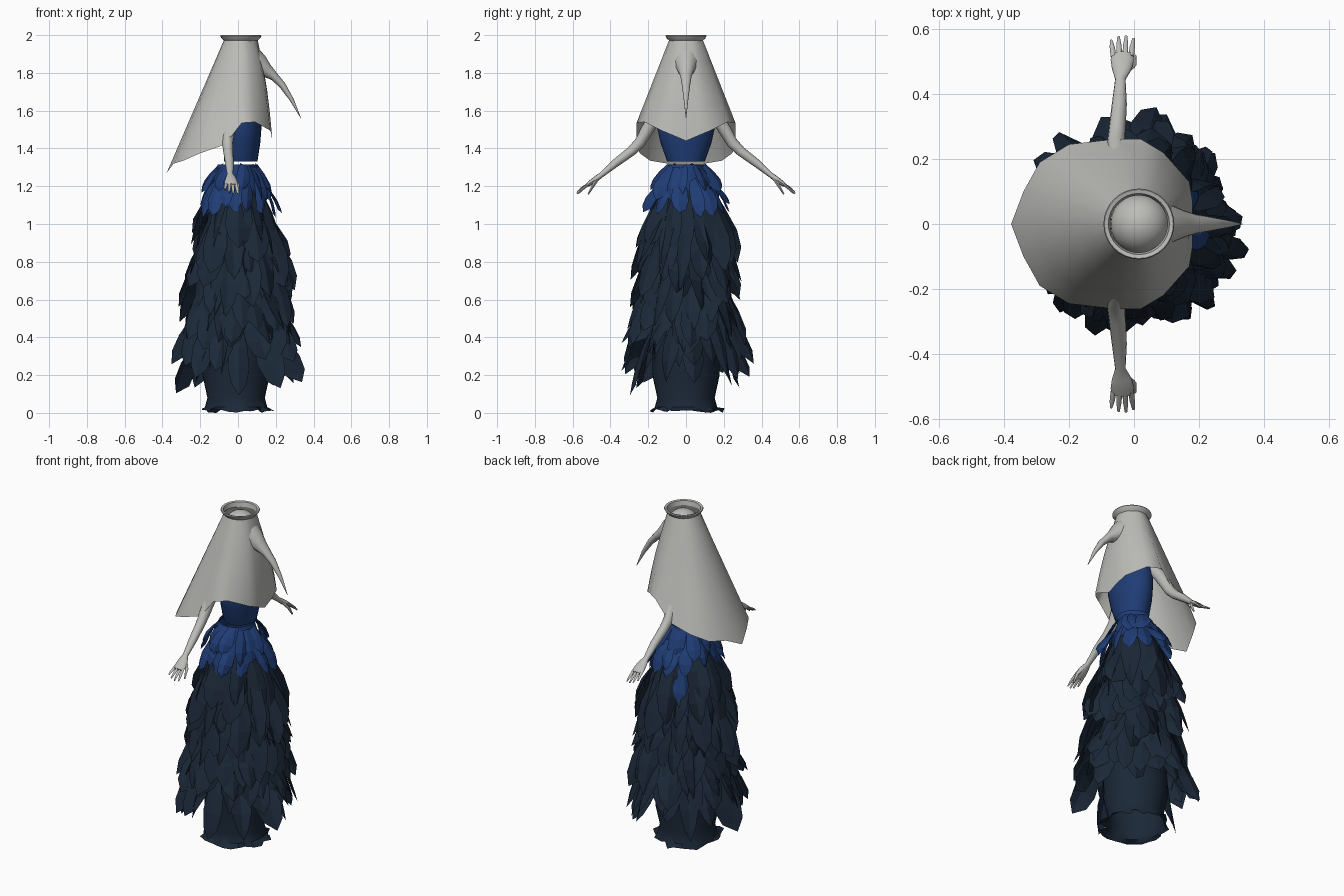
import bpy, bmesh, math, random
from mathutils import Vector

random.seed(11)
cube = bpy.data.objects.get("Cube")
if cube:
    bpy.data.objects.remove(cube, do_unlink=True)


def material(name, rgb):
    m = bpy.data.materials.new(name)
    m.use_nodes = True
    m.diffuse_color = (*rgb, 1)
    m.node_tree.nodes["Principled BSDF"].inputs["Base Color"].default_value = (*rgb, 1)
    return m


GREY = material("pale grey", (0.5, 0.5, 0.48))
BLUE = material("royal blue", (0.014, 0.046, 0.18))
NAVY = material("dark navy", (0.011, 0.021, 0.039))


def finish(bm, name, mats, smooth=None):
    me = bpy.data.meshes.new(name)
    bm.to_mesh(me)
    bm.free()
    ob = bpy.data.objects.new(name, me)
    bpy.context.collection.objects.link(ob)
    for m in mats:
        me.materials.append(m)
    if smooth:
        bpy.ops.object.select_all(action="DESELECT")
        ob.select_set(True)
        bpy.context.view_layer.objects.active = ob
        bpy.ops.object.shade_smooth_by_angle(angle=math.radians(smooth))


def loft(bm, rings, cap=False):
    """Skin closed rings of points that all have the same count."""
    rows = [[bm.verts.new(p) for p in ring] for ring in rings]
    n = len(rows[0])
    for a, b in zip(rows, rows[1:]):
        for i in range(n):
            j = (i + 1) % n
            bm.faces.new((a[i], a[j], b[j], b[i]))
    if cap:
        bm.faces.new(rows[0][::-1])
        bm.faces.new(rows[-1])
    bmesh.ops.recalc_face_normals(bm, faces=bm.faces)


def ellipse(cx, rx, ry, z, n=24):
    return [(cx + rx * math.cos(math.tau * i / n), ry * math.sin(math.tau * i / n), z)
            for i in range(n)]


def tube(bm, path, side, n=8):
    """Path of (point, radius along side, radius across)."""
    pts = [Vector(p[0]) for p in path]
    rings = []
    for k, (p, ra, rb) in enumerate(path):
        t = (pts[min(k + 1, len(pts) - 1)] - pts[max(k - 1, 0)]).normalized()
        a = Vector(side)
        a = (a - t * a.dot(t)).normalized()
        b = t.cross(a)
        rings.append([pts[k] + a * ra * math.cos(math.tau * i / n)
                      + b * rb * math.sin(math.tau * i / n) for i in range(n)])
    loft(bm, rings, True)


def interp(table, z):
    """Piecewise linear radius from (height, radius) pairs, top down."""
    for (z0, r0), (z1, r1) in zip(table, table[1:]):
        if z >= z1:
            return r0 + (r1 - r0) * min(1, max(0, (z0 - z) / (z0 - z1)))
    return table[-1][1]


# Cloak: a short neck ring lofted to an uneven hem that trails at the back
half_hem = [(0.18, 0, 1.44), (0.18, 0.07, 1.47), (0.17, 0.13, 1.495), (0.09, 0.22, 1.54),
            (0.02, 0.262, 1.535), (-0.07, 0.26, 1.42), (-0.2, 0.245, 1.375),
            (-0.29, 0.19, 1.335), (-0.34, 0.1, 1.32), (-0.378, 0, 1.27)]
hem = half_hem + [(x, -y, z) for x, y, z in half_hem[-2:0:-1]]
CX = 0.015
top = []
for x, y, z in hem:
    a = math.atan2(y, x - CX)
    top.append(Vector((CX + 0.09 * math.cos(a), 0.09 * math.sin(a), 1.972)))
bm = bmesh.new()
loft(bm, [[t.lerp(Vector(h), f) + Vector((0.012 * math.sin(f * math.pi) * max(0, h[0]) / 0.18, 0, 0))
           for t, h in zip(top, hem)] for f in (0, 0.25, 0.5, 0.75, 1)])
finish(bm, "cloak", [GREY], 60)

# Thin collar ring at the top of the cloak
bm = bmesh.new()
loft(bm, [ellipse(CX, r, r, z, 32) for r, z in
          ((0.088, 1.97), (0.103, 1.984), (0.109, 1.995), (0.106, 2.0), (0.094, 1.997), (0.088, 1.97))])
finish(bm, "collar_ring", [GREY], 40)

# Head filling the inside of the collar
bm = bmesh.new()
bmesh.ops.create_uvsphere(bm, u_segments=24, v_segments=14, radius=0.091)
bmesh.ops.translate(bm, verts=bm.verts, vec=(CX + 0.003, 0, 1.897))
finish(bm, "head", [GREY], 60)

# Curved beak that swells out of the cloak front
bm = bmesh.new()
tube(bm, [((0.07, 0, 1.855), 0.075, 0.085), ((0.115, 0, 1.835), 0.058, 0.062),
          ((0.15, 0, 1.812), 0.043, 0.038), ((0.19, 0, 1.782), 0.03, 0.023),
          ((0.235, 0, 1.735), 0.022, 0.018), ((0.285, 0, 1.657), 0.012, 0.011),
          ((0.333, 0, 1.56), 0.001, 0.001)], (0, 1, 0), 12)
finish(bm, "beak", [GREY], 60)

# Bodice
bm = bmesh.new()
loft(bm, [ellipse(0.02, 0.1, 0.135, 1.66), ellipse(0.025, 0.1, 0.155, 1.52),
          ellipse(0.02, 0.098, 0.135, 1.43), ellipse(0.015, 0.088, 0.1, 1.332)])
finish(bm, "bodice", [BLUE], 40)

# Arms and hands, mirrored left and right
for s, side in ((1, "left"), (-1, "right")):
    bm = bmesh.new()
    tube(bm, [((-0.03, s * 0.12, 1.62), 0.035, 0.035), ((-0.045, s * 0.18, 1.54), 0.034, 0.035),
              ((-0.055, s * 0.245, 1.43), 0.029, 0.03), ((-0.052, s * 0.29, 1.385), 0.026, 0.026),
              ((-0.045, s * 0.37, 1.325), 0.023, 0.022), ((-0.042, s * 0.445, 1.262), 0.016, 0.014),
              ((-0.038, s * 0.475, 1.24), 0.03, 0.015), ((-0.036, s * 0.505, 1.218), 0.036, 0.014),
              ((-0.036, s * 0.525, 1.205), 0.032, 0.01)], (1, 0, 0), 12)
    for k in range(4):
        x = -0.063 + 0.018 * k
        length = (0.045, 0.056, 0.058, 0.05)[k]
        spread = 0.005 * (k - 1.5)
        drop = 0.55 + 0.12 * k
        tube(bm, [((x, s * 0.515, 1.212), 0.009, 0.008),
                  ((x + spread / 2, s * (0.52 + length / 2), 1.209 - drop * length / 2), 0.008, 0.007),
                  ((x + spread, s * (0.52 + length), 1.207 - drop * length), 0.004, 0.004)], (1, 0, 0), 6)
    tube(bm, [((-0.025, s * 0.47, 1.238), 0.012, 0.011), ((-0.002, s * 0.49, 1.205), 0.01, 0.009),
              ((0.003, s * 0.518, 1.157), 0.004, 0.004)], (1, 0, 0), 6)
    finish(bm, side + "_arm", [GREY], 60)

# Under-gown, blue at the waist, with a flared and ragged hem
core = [(1.315, 0.098), (1.18, 0.135), (0.8, 0.155), (0.4, 0.175), (0.2, 0.178),
        (0.08, 0.152), (0.03, 0.165), (0.0, 0.2)]
bm = bmesh.new()
rings = [ellipse(-0.01, r, r, z, 28) for z, r in core]
rings[-1] = [(x * f, y * f, random.uniform(0, 0.025)) for x, y, z in rings[-1]
             for f in [random.uniform(0.8, 1.05)]]
rings[-1][3] = (*rings[-1][3][:2], 0)
loft(bm, rings)
for f in bm.faces:
    f.material_index = 1 if f.calc_center_median().z > 1.2 else 0
finish(bm, "under_gown", [NAVY, BLUE], 40)

# Feather layers: broad, folded, twisted blades that open outward toward the hem
reach = [(1.315, 0.1), (1.2, 0.19), (1.1, 0.22), (1.0, 0.235), (0.8, 0.275), (0.6, 0.295),
         (0.4, 0.33), (0.2, 0.36), (0.05, 0.375)]
shape = ((0, 0.45), (0.3, 0.85), (0.6, 1), (0.84, 0.72))


def feather(bm, angle, z0, z1, width, turn, mat):
    r0 = interp(core, z0) + 0.004
    r1 = interp(reach, z1) * random.uniform(0.8, 1.05)
    out = Vector((math.cos(angle), math.sin(angle), 0))
    across = Vector((-out.y, out.x, 0))
    sway = random.uniform(-0.05, 0.05)
    twist = random.uniform(-turn, turn)

    def centre(t):
        p = out * (r0 + (r1 - r0) * t + 0.02 * math.sin(math.pi * t)) + across * sway * t
        p.z = z0 + (z1 - z0) * t
        return p

    rows = []
    for t, w in shape:
        rolled = across * math.cos(twist * t) + out * math.sin(twist * t)
        fold = out * (0.3 * w * width)
        row = []
        for e in (-1, 0, 1):
            p = centre(t) + rolled * (e * w * width) - fold * abs(e)
            p.z += e * twist * 0.02
            row.append(bm.verts.new(p))
        rows.append(row)
    tip = bm.verts.new(centre(1))
    faces = [bm.faces.new((rows[-1][i], tip, rows[-1][i + 1])) for i in (0, 1)]
    for a, b in zip(rows, rows[1:]):
        for i in (0, 1):
            faces.append(bm.faces.new((a[i], b[i], b[i + 1], a[i + 1])))
    for f in faces:
        f.material_index = mat


bm = bmesh.new()
for row in range(12):
    base = 1.315 - 0.076 * row
    count = 15 if row < 10 else 11
    for i in range(count):
        a = math.tau * (i + 0.5 * (row % 2) + random.uniform(-0.35, 0.35)) / count
        if row < 2:
            z0 = base - random.uniform(0, 0.015)
            feather(bm, a, z0, z0 - random.uniform(0.12, 0.2), random.uniform(0.035, 0.05), 0.7, 0)
        else:
            z0 = base + random.uniform(-0.03, 0.02)
            z1 = max(random.uniform(0.04, 0.14), z0 - random.uniform(0.25, 0.42))
            blue = row == 2 and random.random() < 0.15
            feather(bm, a, z0, z1, random.uniform(0.05, 0.08), 1.1, 0 if blue else 1)
finish(bm, "feather_skirt", [BLUE, NAVY])
